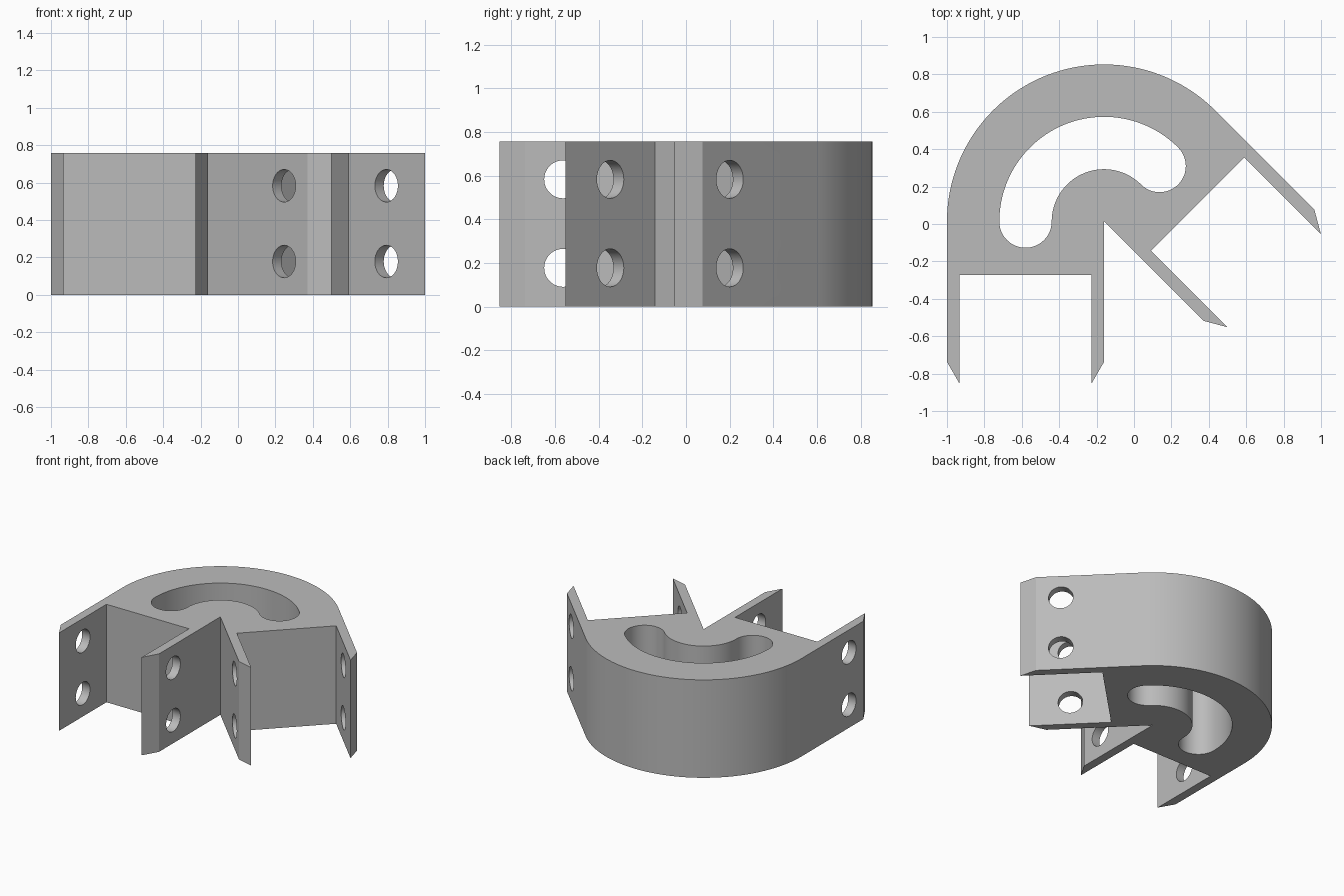
import bpy, bmesh, math
from mathutils import Vector, Matrix

if "Cube" in bpy.data.objects:
    bpy.data.objects.remove(bpy.data.objects["Cube"], do_unlink=True)

PIVOT = Vector((-0.16, 0.013))
HEIGHT = 0.757
OUTER = 0.84          # outer radius, also the width of each socket
WALL = 0.067          # socket wall thickness
FLOOR, SHOULDER, TIP = 0.287, 0.75, 0.866   # distances along a socket
HOLE_ALONG, HOLE_R = 0.575, 0.087
SLOT_R, SLOT_HALF = 0.42, 0.14
START, END = math.pi, math.pi / 4           # directions of the two sockets


def polar(radius, angle, centre=PIVOT):
    return centre + radius * Vector((math.cos(angle), math.sin(angle)))


def arc(radius, a, b, n, centre=PIVOT):
    return [polar(radius, a + (b - a) * i / n, centre) for i in range(n + 1)]


def socket(angle, forward):
    """Socket outline from its outer wall to its inner wall."""
    across = polar(1, angle, Vector((0, 0)))
    along = polar(1, forward, Vector((0, 0)))
    pts = [(OUTER, SHOULDER), (OUTER - WALL, TIP), (OUTER - WALL, FLOOR),
           (WALL, FLOOR), (WALL, TIP), (0, SHOULDER)]
    return [PIVOT + across * s + along * t for s, t in pts]


# Outline: arched back, angled socket, pivot corner, straight socket
angled, straight = END - math.pi / 2, -math.pi / 2
outline = (arc(OUTER, START, END, 72) + socket(END, angled)
           + [PIVOT] + socket(START, straight)[::-1])

# Curved slot with round ends
slot = (arc(SLOT_R + SLOT_HALF, START, END, 60)
        + arc(SLOT_HALF, END, END - math.pi, 24, polar(SLOT_R, END))[1:]
        + arc(SLOT_R - SLOT_HALF, END, START, 48)[1:]
        + arc(SLOT_HALF, 0, -math.pi, 24, polar(SLOT_R, START))[1:-1])

# Extruded bracket body
bm = bmesh.new()
for loop in (outline, slot):
    verts = [bm.verts.new((p.x, p.y, 0)) for p in loop]
    for i, v in enumerate(verts):
        bm.edges.new((v, verts[(i + 1) % len(verts)]))
bmesh.ops.triangle_fill(bm, use_beauty=True, edges=bm.edges[:])
solid = bmesh.ops.extrude_face_region(bm, geom=bm.faces[:], use_keep_orig=True)
bmesh.ops.translate(bm, vec=(0, 0, HEIGHT),
                    verts=[g for g in solid["geom"] if isinstance(g, bmesh.types.BMVert)])
bmesh.ops.recalc_face_normals(bm, faces=bm.faces[:])
mesh = bpy.data.meshes.new("angle_bracket")
bm.to_mesh(mesh)
bm.free()
bracket = bpy.data.objects.new("angle_bracket", mesh)
bpy.context.collection.objects.link(bracket)

# Screw holes through both walls of each socket
bm = bmesh.new()
for angle, forward in ((END, angled), (START, straight)):
    mid = polar(HOLE_ALONG, forward, polar(OUTER / 2, angle))
    for z in (0.178, 0.583):
        place = (Matrix.Translation((mid.x, mid.y, z)) @ Matrix.Rotation(angle, 4, 'Z')
                 @ Matrix.Rotation(math.pi / 2, 4, 'Y'))
        bmesh.ops.create_cone(bm, cap_ends=True, segments=48, radius1=HOLE_R,
                              radius2=HOLE_R, depth=OUTER + 0.1, matrix=place)
cut_mesh = bpy.data.meshes.new("screw_hole_cutter")
bm.to_mesh(cut_mesh)
bm.free()
cutter = bpy.data.objects.new("screw_hole_cutter", cut_mesh)
cutter.hide_render = True
bpy.context.collection.objects.link(cutter)

cut = bracket.modifiers.new("screw_holes", 'BOOLEAN')
cut.operation, cut.solver, cut.object = 'DIFFERENCE', 'EXACT', cutter
bpy.ops.object.select_all(action='DESELECT')
bracket.select_set(True)
bpy.context.view_layer.objects.active = bracket
bpy.ops.object.modifier_apply(modifier=cut.name)
bpy.data.objects.remove(cutter, do_unlink=True)

# Single grey finish
grey = bpy.data.materials.new("plain_grey")
grey.use_nodes = True
grey.diffuse_color = (0.5, 0.5, 0.5, 1)
grey.node_tree.nodes["Principled BSDF"].inputs["Base Color"].default_value = (0.5, 0.5, 0.5, 1)
bracket.data.materials.clear()
bracket.data.materials.append(grey)
bpy.ops.object.shade_smooth_by_angle(angle=math.radians(30))
